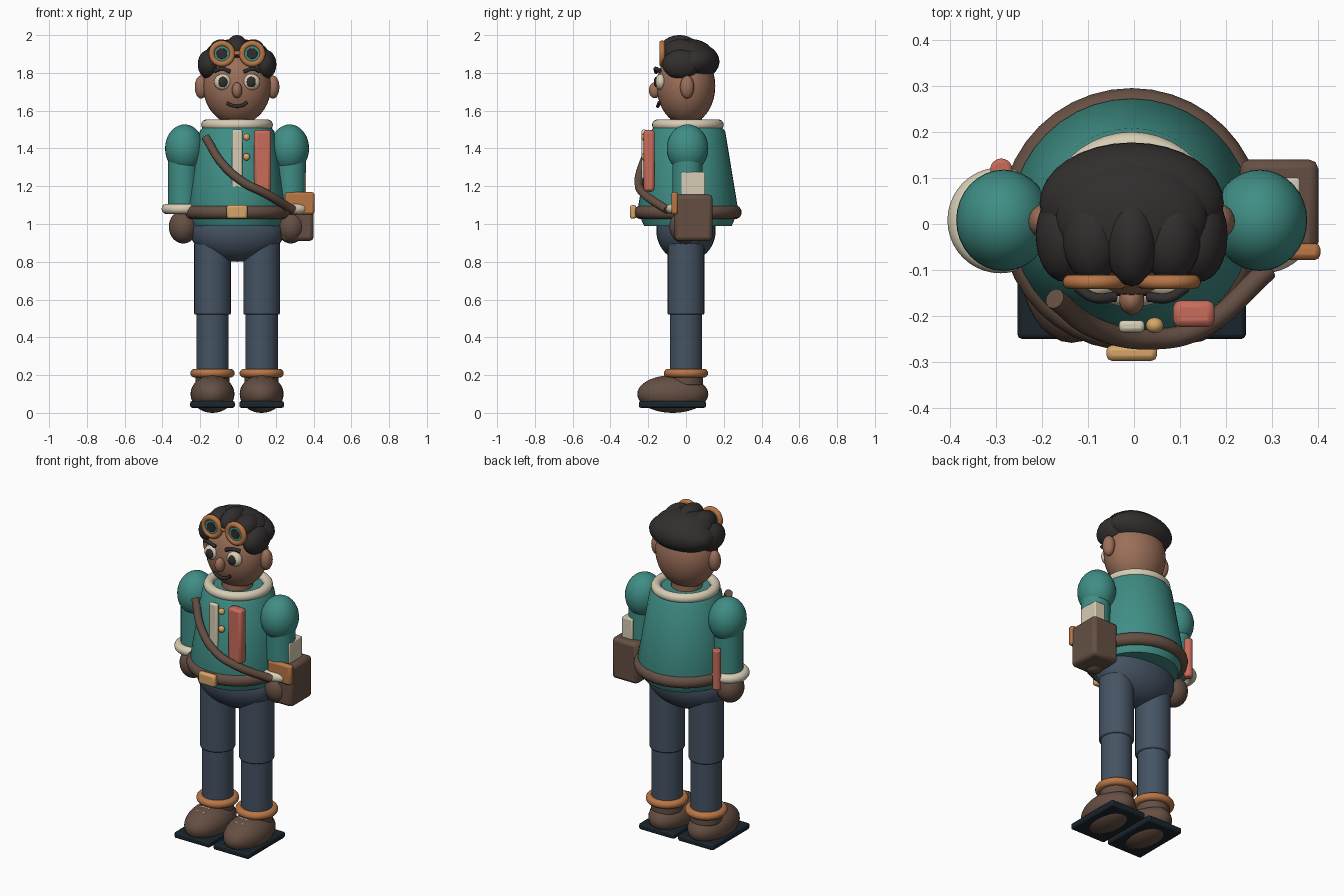
import bpy, bmesh, math
from mathutils import Vector

cube = bpy.data.objects.get("Cube")
if cube:
    bpy.data.objects.remove(cube)


def material(name, r, g, b):
    m = bpy.data.materials.new(name)
    m.use_nodes = True
    m.diffuse_color = (r, g, b, 1)
    m.node_tree.nodes["Principled BSDF"].inputs["Base Color"].default_value = (r, g, b, 1)
    return m


teal = material("teal cloth", .05, .27, .235)
slate = material("slate trousers", .06, .087, .125)
brown = material("brown leather", .13, .078, .056)
skin = material("skin", .33, .16, .1)
orange = material("orange leather", .48, .18, .06)
cream = material("cream", .68, .61, .46)
tan = material("tan metal", .68, .38, .14)
dark = material("dark hair", .032, .027, .027)
navy = material("navy rubber", .01, .018, .026)
red = material("red leather", .58, .15, .105)

CX = -0.005   # centre line of the body
CY = 0.01


def finish(ob, name, mat, smooth=True):
    ob.name = name
    ob.data.name = name
    ob.data.materials.append(mat)
    if smooth:
        bpy.ops.object.select_all(action='DESELECT')
        ob.select_set(True)
        bpy.context.view_layer.objects.active = ob
        bpy.ops.object.shade_smooth_by_angle(angle=math.radians(40))
    return ob


def ball(name, mat, loc, radii, rot=(0, 0, 0)):
    bpy.ops.mesh.primitive_uv_sphere_add(segments=32, ring_count=20, location=loc, rotation=rot)
    ob = bpy.context.object
    ob.scale = radii
    return finish(ob, name, mat)


def box(name, mat, loc, size, bevel=.012, rot=(0, 0, 0)):
    bpy.ops.mesh.primitive_cube_add(size=1, location=loc, rotation=rot)
    ob = bpy.context.object
    for v in ob.data.vertices:
        v.co *= Vector(size)
    mod = ob.modifiers.new("soft edges", 'BEVEL')
    mod.width, mod.segments = bevel, 2
    return finish(ob, name, mat)


def rod(name, mat, loc, r, depth, bevel=.008, rot=(0, 0, 0)):
    bpy.ops.mesh.primitive_cylinder_add(vertices=32, radius=r, depth=depth, location=loc, rotation=rot)
    ob = bpy.context.object
    mod = ob.modifiers.new("soft edges", 'BEVEL')
    mod.width, mod.segments, mod.limit_method = bevel, 2, 'ANGLE'
    return finish(ob, name, mat)


def ring(name, mat, loc, outer, minor, rot=(0, 0, 0)):
    bpy.ops.mesh.primitive_torus_add(major_radius=outer - minor, minor_radius=minor, major_segments=40,
                                     minor_segments=14, location=loc, rotation=rot)
    return finish(bpy.context.object, name, mat)


def tube(name, mat, points, r):
    cu = bpy.data.curves.new(name, 'CURVE')
    cu.dimensions, cu.bevel_depth, cu.bevel_resolution = '3D', r, 3
    cu.use_fill_caps = True
    sp = cu.splines.new('BEZIER')
    sp.bezier_points.add(len(points) - 1)
    for bp, p in zip(sp.bezier_points, points):
        bp.co = p
        bp.handle_left_type = bp.handle_right_type = 'AUTO'
    cu.materials.append(mat)
    ob = bpy.data.objects.new(name, cu)
    bpy.context.collection.objects.link(ob)
    return ob


def lathe(name, mat, loc, profile, n=40):
    bm = bmesh.new()
    rings = [[bm.verts.new((r * math.cos(math.tau * i / n), r * math.sin(math.tau * i / n), z))
              for i in range(n)] for r, z in profile]
    for a, b in zip(rings, rings[1:]):
        for i in range(n):
            bm.faces.new((a[i], a[(i + 1) % n], b[(i + 1) % n], b[i]))
    bm.faces.new(rings[0][::-1])
    bm.faces.new(rings[-1])
    me = bpy.data.meshes.new(name)
    bm.to_mesh(me)
    bm.free()
    ob = bpy.data.objects.new(name, me)
    ob.location = loc
    bpy.context.collection.objects.link(ob)
    return finish(ob, name, mat)


FACING = (math.pi / 2, 0, 0)

# Torso, collar, belt and hips
lathe("jacket", teal, (CX, CY, 0), [(.232, .99), (.25, 1.03), (.262, 1.1), (.198, 1.49), (.17, 1.525)])
ring("collar", cream, (CX, CY, 1.525), .19, .028)
ring("belt", brown, (CX, CY, 1.062), .285, .037)
box("belt_buckle", tan, (CX, -.28, 1.064), (.11, .034, .072))
ball("hips", slate, (CX, 0, .965), (.25, .157, .165))
rod("neck", skin, (CX, 0, 1.54), .085, .12)

# Jacket front: placket, buttons, pocket book and shoulder strap
box("placket", cream, (CX, -.222, 1.3), (.056, .026, .4), .009)
for z in (1.46, 1.355):
    ball("button", tan, (.045, -.22, z), (.019, .017, .019))
box("red_pouch", red, (.13, -.195, 1.335), (.09, .058, .325), .015)
tube("shoulder_strap", brown, [(-.172, -.162, 1.46), (-.08, -.228, 1.315), (.03, -.25, 1.22),
                               (.14, -.228, 1.165), (.29, -.1, 1.075)], .023)

# Limbs on both sides
for side, label in ((-1, "right"), (1, "left")):
    x = CX + side * .13
    rod(label + "_thigh", slate, (x, 0, .71), .097, .38)
    rod(label + "_shin", slate, (x, 0, .36), .086, .36)
    rod(label + "_ankle", brown, (x, 0, .18), .09, .07)
    ring(label + "_boot_cuff", orange, (x, 0, .21), .117, .023)
    ball(label + "_boot", brown, (x, -.07, .1), (.116, .188, .1))
    box(label + "_sole", navy, (x, -.072, .045), (.236, .355, .036), .01)
    for y in (-.12, -.16):
        box(label + "_lace", cream, (x, y, .19 + (y + .12) * .25), (.06, .012, .012), .004)
    x = CX + side * .278
    ball(label + "_shoulder", teal, (x, .008, 1.4), (.103, .11, .127))
    x = CX + side * .285
    rod(label + "_forearm", teal, (x, .008, 1.22), .08, .3)
    ring(label + "_cuff", cream, (x, .008, 1.08), .115, .027)
    ball(label + "_hand", brown, (x, -.008, .985), (.076, .08, .088))

# Side bag with flap and papers, and the tool on the other hip
box("bag", brown, (.315, .04, 1.033), (.17, .2, .245), .02)
box("bag_flap", orange, (.327, -.06, 1.11), (.155, .036, .118), .012)
box("papers", cream, (.325, .038, 1.19), (.07, .125, .17), .006)
rod("red_tool", red, (-.288, .118, 1.14), .024, .24)

# Head and face
ball("head", skin, (CX, 0, 1.73), (.18, .155, .205))
ball("nose", skin, (CX, -.165, 1.708), (.027, .032, .042))
for side, label in ((-1, "right"), (1, "left")):
    ball(label + "_ear", skin, (CX + side * .19, .006, 1.725), (.034, .037, .061))
    x = CX + side * .075
    ball(label + "_eye", cream, (x, -.133, 1.752), (.047, .03, .043))
    ball(label + "_pupil", dark, (x, -.158, 1.752), (.024, .012, .028))
    tube(label + "_eyebrow", dark, [(CX + side * .035, -.158, 1.805), (CX + side * .08, -.16, 1.822),
                                    (CX + side * .118, -.138, 1.81)], .011)
tube("mouth", dark, [(-.058, -.142, 1.64), (-.03, -.148, 1.627), (.02, -.148, 1.627), (.048, -.142, 1.644)], .009)

# Hair: a back cap, a crown and rounded locks
ball("hair_cap", dark, (CX, .045, 1.86), (.2, .132, .1))
ball("hair_crown", dark, (CX, .015, 1.905), (.165, .125, .075))
ball("hair_middle_lock", dark, (CX, -.035, 1.93), (.058, .1, .07))
for side, label in ((-1, "right"), (1, "left")):
    ball(label + "_hair_lock", dark, (CX + side * .085, -.03, 1.91), (.065, .095, .068))
    ball(label + "_hair_side", dark, (CX + side * .148, -.025, 1.845), (.06, .1, .078))

# Goggles pushed up on the hair
for side, label in ((-1, "right"), (1, "left")):
    x = CX + side * .08
    ring(label + "_goggle_rim", orange, (x, -.126, 1.902), .07, .016, FACING)
    rod(label + "_goggle_lens", teal, (x, -.122, 1.902), .048, .024, .004, FACING)
    rod(label + "_goggle_centre", dark, (x, -.133, 1.902), .028, .009, .002, FACING)
box("goggle_bridge", orange, (CX, -.126, 1.905), (.04, .022, .022), .006)
